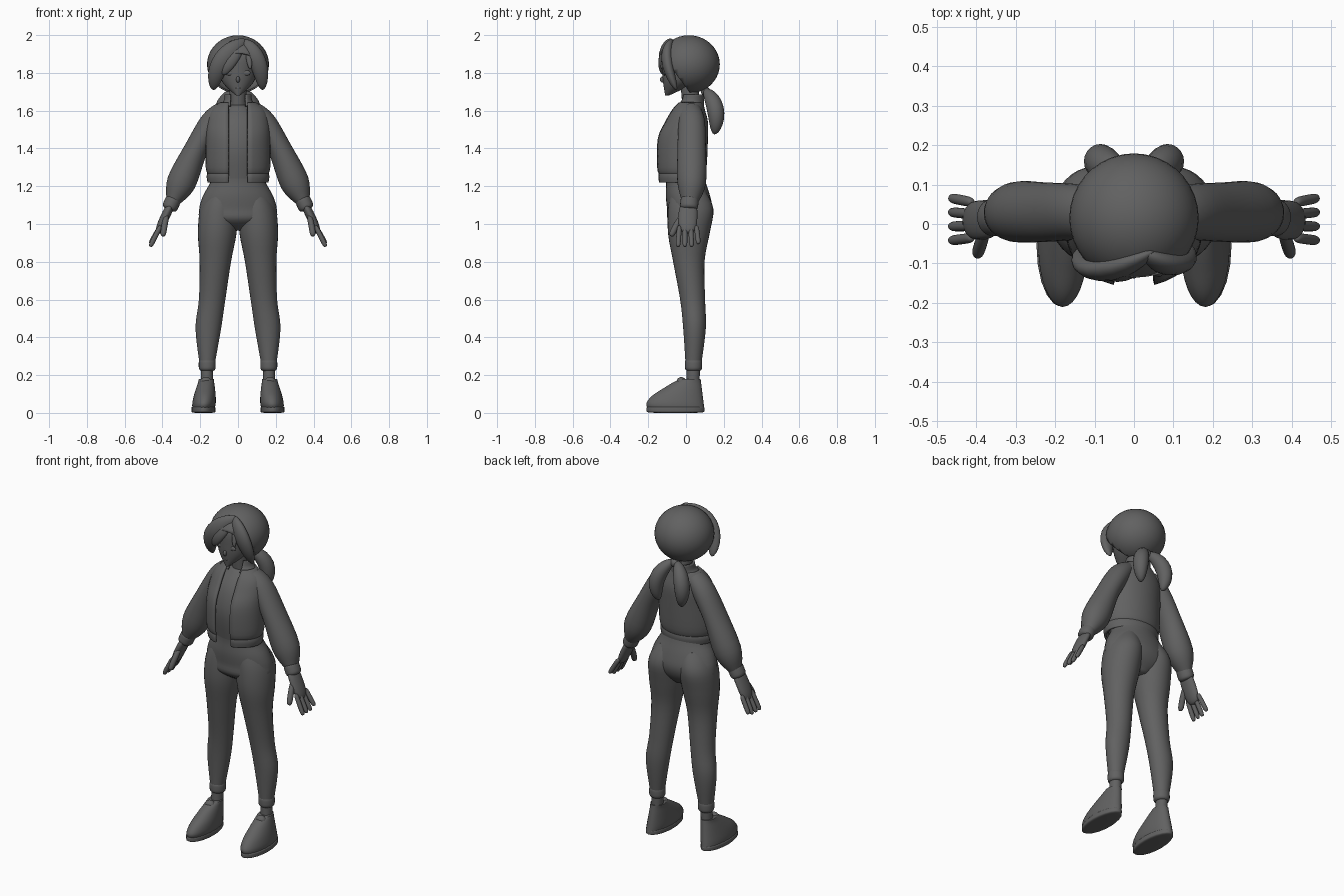
import bpy
import bmesh
from math import asin, cos, sin, pi, radians
from mathutils import Vector

default_cube = bpy.data.objects.get("Cube")
if default_cube:
    bpy.data.objects.remove(default_cube, do_unlink=True)

# One plain grey for everything
grey = bpy.data.materials.new("plain_grey")
grey.use_nodes = True
grey_value = (.12, .12, .12, 1)
grey.diffuse_color = grey_value
grey.node_tree.nodes["Principled BSDF"].inputs["Base Color"].default_value = grey_value

UPWARD = Vector((0, 0, 1))
BACKWARD = Vector((0, 1, 0))


def finish(name, bm, thickness=0):
    """Turn a bmesh into a smooth shaded grey object, thickened if it is a shell."""
    bmesh.ops.recalc_face_normals(bm, faces=bm.faces)
    mesh = bpy.data.meshes.new(name)
    bm.to_mesh(mesh)
    bm.free()
    mesh.materials.append(grey)
    mesh.shade_smooth()
    mesh.set_sharp_from_angle(angle=radians(50))
    obj = bpy.data.objects.new(name, mesh)
    bpy.context.collection.objects.link(obj)
    if thickness:
        shell = obj.modifiers.new("cloth_thickness", 'SOLIDIFY')
        shell.thickness = thickness
        shell.offset = 0


def skin(name, centres, widths, depths, follow_path, opening=0, segments=32):
    """Join elliptical sections; an opening leaves a gap of that half width in front."""
    count = segments + 1 if opening else segments
    last = len(centres) - 1
    bm = bmesh.new()
    loops = []
    for i, (centre, width, depth) in enumerate(zip(centres, widths, depths)):
        direction = UPWARD
        if follow_path:
            direction = (centres[min(i + 1, last)] - centres[max(i - 1, 0)]).normalized()
        across = BACKWARD.cross(direction).normalized()
        through = direction.cross(across)
        gap = asin(min(opening / width, .9))
        loop = []
        for k in range(count):
            angle = gap - pi / 2 + (pi - gap) * 2 * k / segments
            offset = across * width * cos(angle) + through * depth * sin(angle)
            loop.append(bm.verts.new(centre + offset))
        loops.append(loop)
    for lower, upper in zip(loops, loops[1:]):
        for k in range(segments):
            j = (k + 1) % count
            bm.faces.new((lower[k], lower[j], upper[j], upper[k]))
    if not opening:
        bm.faces.new(loops[0])
        bm.faces.new(loops[-1])
    finish(name, bm, .012 if opening else 0)


def stack(name, rings, side=1, opening=0, follow_path=False, steps=4):
    """Smooth form through a few rings of (z, width, depth, y, x)."""
    rings = [Vector(ring + (0,) * (5 - len(ring))) for ring in rings]
    padded = rings[:1] + rings + rings[-1:]
    dense = []
    for before, a, b, after in zip(padded, padded[1:], padded[2:], padded[3:]):
        for k in range(steps):
            t = k / steps
            in_tangent, out_tangent = (b - before) / 2, (after - a) / 2
            rise = t * t * (3 - 2 * t)
            dense.append(a.lerp(b, rise) + in_tangent * t * (1 - t) ** 2
                         - out_tangent * t * t * (1 - t))
    dense.append(rings[-1])
    centres = [Vector((ring[4] * side, ring[3], ring[0])) for ring in dense]
    skin(name, centres, [ring[1] for ring in dense], [ring[2] for ring in dense],
         follow_path, opening)


def strand(name, start, end, width, depth, bend=None, blunt=2, side=1, steps=14):
    """Rounded form along a bent path; a higher blunt value gives squarer ends."""
    mirror = Vector((side, 1, 1))
    start, end = Vector(start) * mirror, Vector(end) * mirror
    middle = (start + end) / 2
    control = Vector(bend) * mirror * 2 - middle if bend else middle
    centres, sizes = [], []
    for k in range(steps + 1):
        t = (1 - cos(pi * k / steps)) / 2
        centres.append(start.lerp(control, t).lerp(control.lerp(end, t), t))
        sizes.append(max(1 - abs(2 * t - 1) ** blunt, .001) ** (1 / blunt))
    skin(name, centres, [width * size for size in sizes],
         [depth * size for size in sizes], True, segments=20)


def ball(name, location, size, cut_point=None, cut_normal=None):
    """Ellipsoid, optionally cut by a plane into an open shell."""
    bm = bmesh.new()
    bmesh.ops.create_uvsphere(bm, u_segments=36, v_segments=20, radius=1)
    bmesh.ops.scale(bm, vec=size, verts=bm.verts)
    bmesh.ops.translate(bm, vec=location, verts=bm.verts)
    if cut_point:
        bmesh.ops.bisect_plane(bm, geom=bm.verts[:] + bm.edges[:] + bm.faces[:],
                               plane_co=cut_point, plane_no=cut_normal, clear_inner=True)
    finish(name, bm, .008 if cut_point else 0)


# Head, neck and small features
stack("head", [(1.68, .01, .01, -.1), (1.74, .075, .075, -.045),
               (1.8, .1, .105, -.02), (1.9, .11, .11, -.01), (1.97, .05, .06)])
strand("neck", (0, .035, 1.54), (0, .015, 1.78), .045, .047, blunt=6)
ball("nose", (0, -.122, 1.765), (.01, .016, .017))
ball("mouth", (0, -.11, 1.72), (.02, .008, .006))

# Hair cap cut away over the face, with swept fringe locks
ball("hair_cap", (0, .015, 1.845), (.16, .16, .15),
     cut_point=(0, -.13, 1.9), cut_normal=(0, 1, .75))
strand("fringe_sweep", (.05, -.07, 1.97), (-.13, -.06, 1.71), .05, .03,
       bend=(-.08, -.115, 1.87))
strand("fringe_middle", (.03, -.09, 1.95), (-.08, -.12, 1.79), .03, .015,
       bend=(-.03, -.13, 1.87))
strand("fringe_left", (.02, -.07, 1.97), (.13, -.05, 1.71), .045, .03,
       bend=(.1, -.1, 1.87))
strand("fringe_wisp", (.05, -.1, 1.94), (.065, -.13, 1.82), .015, .012)
ball("hair_tie", (0, .105, 1.7), (.03, .025, .025))

# Shirt and trouser seat
stack("shirt", [(1.24, .13, .1, -.01), (1.4, .145, .115, -.015),
                (1.54, .13, .095), (1.63, .05, .05, .03)])
stack("trouser_seat", [(.965, .04, .05, .03), (1.02, .19, .108, .015),
                       (1.08, .205, .12, .02), (1.15, .185, .117, .01),
                       (1.22, .147, .105), (1.28, .135, .1, -.01)])

# Open cropped jacket with hem band and standing collar
stack("jacket_body", [(1.26, .15, .115, -.025), (1.3, .165, .128, -.025),
                      (1.45, .165, .13, -.02), (1.54, .16, .11),
                      (1.6, .14, .085, .01), (1.64, .09, .065, .02)], opening=.05)
stack("jacket_hem", [(1.22, .155, .118, -.025), (1.25, .16, .122, -.025),
                     (1.275, .155, .118, -.025)], opening=.05)
stack("jacket_collar", [(1.625, .09, .068, .02), (1.65, .07, .06, .03),
                        (1.685, .065, .055, .035)], opening=.04)

for side, label in ((1, "left"), (-1, "right")):
    # Face details and tied tail
    ball(label + "_eye", (.044 * side, -.113, 1.8), (.022, .007, .014))
    ball(label + "_ear", (.108 * side, 0, 1.79), (.014, .02, .03))
    strand(label + "_hair_tail", (.01, .1, 1.71), (.075, .15, 1.475), .043, .045,
           bend=(.08, .155, 1.61), side=side)

    # Puffed sleeve and cuff
    stack(label + "_sleeve", [(1.6, .05, .06, .02, .08), (1.54, .06, .07, .03, .14),
                              (1.4, .062, .075, .03, .22), (1.22, .077, .076, .03, .3),
                              (1.12, .038, .044, .02, .345)], side, follow_path=True)
    strand(label + "_cuff", (.335, .02, 1.145), (.367, .015, 1.075), .042, .048,
           blunt=4, side=side)

    # Hand with four fingers and a thumb
    strand(label + "_palm", (.35, .015, 1.11), (.425, .01, .95), .024, .05,
           bend=(.385, .01, 1.04), blunt=3, side=side)
    for i, finger in enumerate(("index", "middle", "ring", "little")):
        knuckle = .03 * i - .035
        drop = .88 + .015 * (finger == "little")
        strand(f"{label}_{finger}_finger", (.41, knuckle, .99), (.465, knuckle * 1.2, drop),
               .013, .013, blunt=4, side=side)
    strand(label + "_thumb", (.375, -.01, 1.06), (.397, -.078, .935), .016, .017,
           bend=(.39, -.055, .985), blunt=3, side=side)

    # Trouser leg, gathered hem and ankle
    stack(label + "_trouser_leg", [(1.18, .07, .09, .01, .08), (1.08, .1, .12, .025, .1),
                                   (.95, .102, .11, .015, .11), (.8, .083, .083, .015, .12),
                                   (.6, .07, .066, .035, .137), (.45, .068, .06, .045, .157),
                                   (.27, .042, .043, .04, .163)], side)
    strand(label + "_trouser_hem", (.163, .04, .22), (.163, .04, .29), .045, .046,
           blunt=4, side=side)
    strand(label + "_ankle", (.165, .035, .1), (.165, .04, .27), .032, .035,
           blunt=6, side=side)

    # Shoe upper whose toe draws back with height, sole and tongue
    upper = []
    for height, toe, width in ((.02, -.2, .058), (.05, -.21, .062), (.09, -.18, .058),
                               (.13, -.12, .05), (.16, -.07, .043), (.18, -.03, .04)):
        heel = .1 - height / 8
        upper.append((height, width, (heel - toe) / 2, (heel + toe) / 2, .185 - height / 10))
    stack(label + "_shoe", upper, side)
    strand(label + "_sole", (.183, -.056, 0), (.183, -.056, .035), .064, .154,
           blunt=6, side=side)
    ball(label + "_shoe_tongue", (.17 * side, -.025, .16), (.032, .026, .03))
